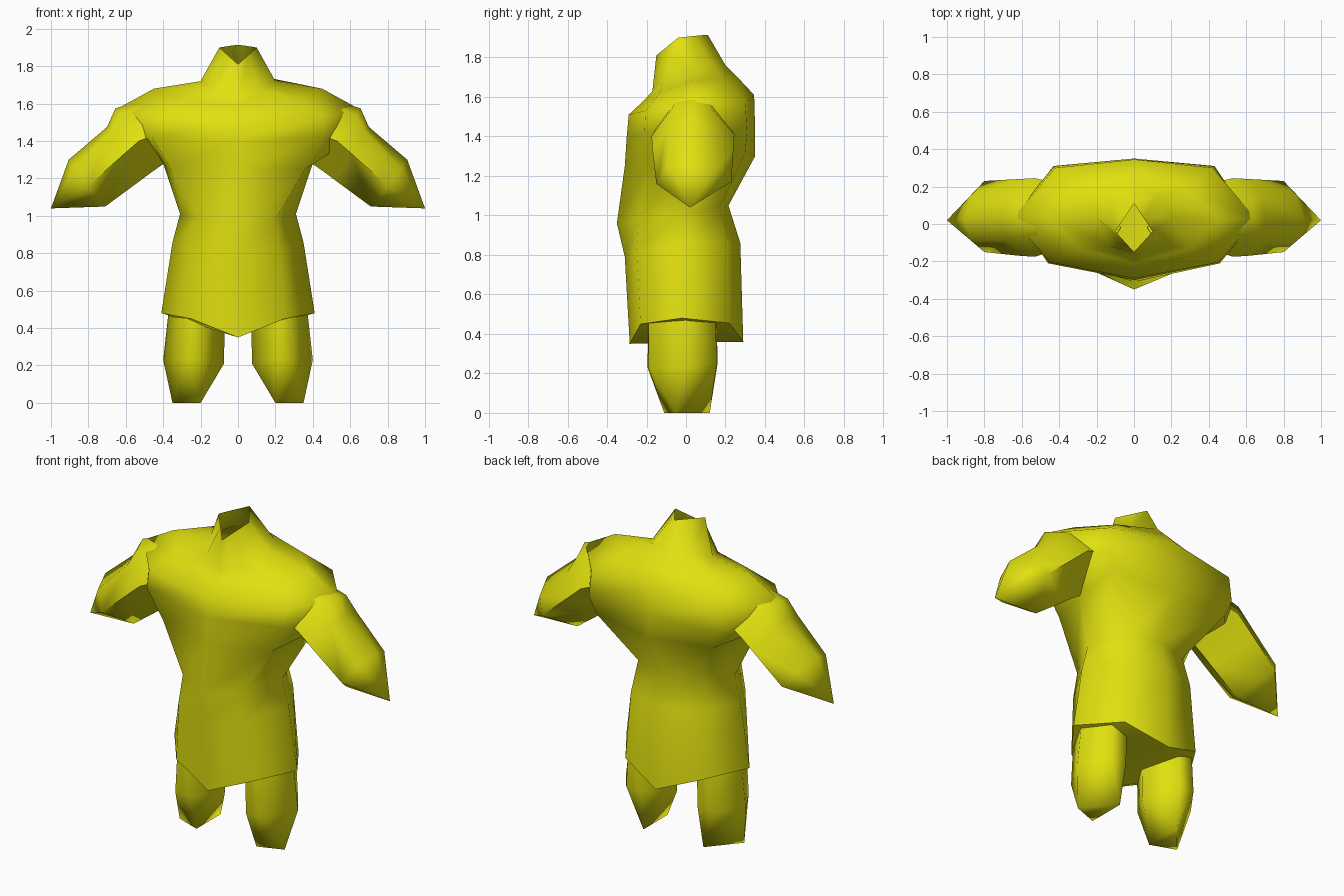
import bpy, bmesh, math

if "Cube" in bpy.data.objects:
    bpy.data.objects.remove(bpy.data.objects["Cube"])

yellow = bpy.data.materials.new("yellow cloth")
yellow.diffuse_color = (0.75, 0.75, 0.005, 1)
yellow.use_nodes = True
yellow.node_tree.nodes["Principled BSDF"].inputs["Base Color"].default_value = yellow.diffuse_color


def finish(bm, name, angle=75):
    bmesh.ops.recalc_face_normals(bm, faces=bm.faces)
    me = bpy.data.meshes.new(name)
    bm.to_mesh(me)
    bm.free()
    me.materials.append(yellow)
    ob = bpy.data.objects.new(name, me)
    bpy.context.collection.objects.link(ob)
    bpy.ops.object.select_all(action='DESELECT')
    ob.select_set(True)
    bpy.context.view_layer.objects.active = ob
    bpy.ops.object.shade_smooth_by_angle(angle=math.radians(angle))
    return ob


def loft(bm, rings):
    """Join rings of equal length with quads and return their vertices."""
    loops = [[bm.verts.new(p) for p in r] for r in rings]
    for a, b in zip(loops, loops[1:]):
        n = len(a)
        for i in range(n):
            j = (i + 1) % n
            bm.faces.new((a[i], a[j], b[j], b[i]))
    return loops


def full(half):
    """Half ring from front to back, completed by its mirror image."""
    return half + [(-x, y, z) for x, y, z in half[-2:0:-1]]


# Tunic: hem, hips, waist, chest, armpits, shoulder line, shoulder top, neck base, collar
body = [
    [(0, -.285, .35), (.25, -.23, .45), (.41, -.02, .48), (.25, .22, .455), (0, .29, .36)],
    [(0, -.31, .79), (.22, -.25, .82), (.35, -.02, .86), (.22, .21, .86), (0, .275, .86)],
    [(0, -.35, .96), (.2, -.24, .98), (.31, -.02, 1.01), (.2, .17, 1.04), (0, .215, 1.05)],
    [(0, -.31, 1.25), (.36, -.2, 1.25), (.4, .02, 1.28), (.39, .3, 1.32), (0, .35, 1.3)],
    [(0, -.3, 1.4), (.46, -.21, 1.42), (.62, .03, 1.42), (.43, .31, 1.42), (0, .35, 1.44)],
    [(0, -.29, 1.51), (.45, -.205, 1.53), (.65, .03, 1.57), (.42, .3, 1.57), (0, .345, 1.61)],
    [(0, -.21, 1.585), (.3, -.13, 1.625), (.45, .03, 1.68), (.28, .19, 1.69), (0, .27, 1.69)],
    [(0, -.17, 1.63), (.13, -.12, 1.67), (.2, .03, 1.72), (.13, .15, 1.745), (0, .2, 1.76)],
    [(0, -.15, 1.81), (.05, -.095, 1.855), (.1, -.04, 1.9), (.05, .035, 1.908), (0, .11, 1.915)],
]
bm = bmesh.new()
hem = loft(bm, [full(r) for r in body])[0]
# Underside folded along the middle; the collar stays open
bm.faces.new(hem[:5])
bm.faces.new(hem[4:] + hem[:1])
finish(bm, "tunic")

# Arm sections: upper back, top, upper front, front, bottom, back
arm = [
    [(.45, .12, 1.6), (.45, .03, 1.64), (.45, -.05, 1.6), (.45, -.15, 1.43), (.38, .02, 1.29), (.42, .22, 1.45)],
    [(.63, .13, 1.54), (.655, .03, 1.575), (.63, -.07, 1.54), (.53, -.175, 1.4), (.46, .02, 1.235), (.53, .245, 1.41)],
    [(.68, .16, 1.44), (.7, .03, 1.475), (.68, -.09, 1.45), (.61, -.17, 1.33), (.52, .02, 1.19), (.62, .24, 1.33)],
    [(.86, .165, 1.25), (.905, .03, 1.3), (.87, -.09, 1.26), (.8, -.15, 1.16), (.71, .02, 1.05), (.8, .23, 1.17)],
]
# Leg sections: outer, two back, inner, two front
leg = [
    [(.37, 0, .5), (.28, .15, .5), (.18, .155, .5), (.07, -.02, .5), (.18, -.19, .5), (.27, -.19, .5)],
    [(.4, 0, .23), (.29, .155, .25), (.19, .16, .25), (.075, -.02, .21), (.19, -.195, .23), (.285, -.19, .23)],
]
for side, word in ((1, "left"), (-1, "right")):
    def flip(p):
        return (p[0] * side, p[1], p[2])

    # Arm ending in a point
    bm = bmesh.new()
    end = loft(bm, [[flip(p) for p in r] for r in arm])[-1]
    tip = bm.verts.new(flip((1, .02, 1.04)))
    for i in range(6):
        bm.faces.new((end[i], end[(i + 1) % 6], tip))
    finish(bm, word + "_arm")

    # Leg tapering to a triangular sole
    bm = bmesh.new()
    k = loft(bm, [[flip(p) for p in r] for r in leg])[1]
    front, back, outer = [bm.verts.new(flip(p)) for p in
                          ((.2, -.11, 0), (.2, .12, 0), (.35, -.055, 0))]
    for f in ((k[0], k[1], outer), (k[1], back, outer), (k[1], k[2], back),
              (k[2], k[3], back), (k[3], front, back), (k[3], k[4], front),
              (k[4], k[5], front), (k[5], outer, front), (k[5], k[0], outer),
              (front, outer, back)):
        bm.faces.new(f)
    finish(bm, word + "_leg")
